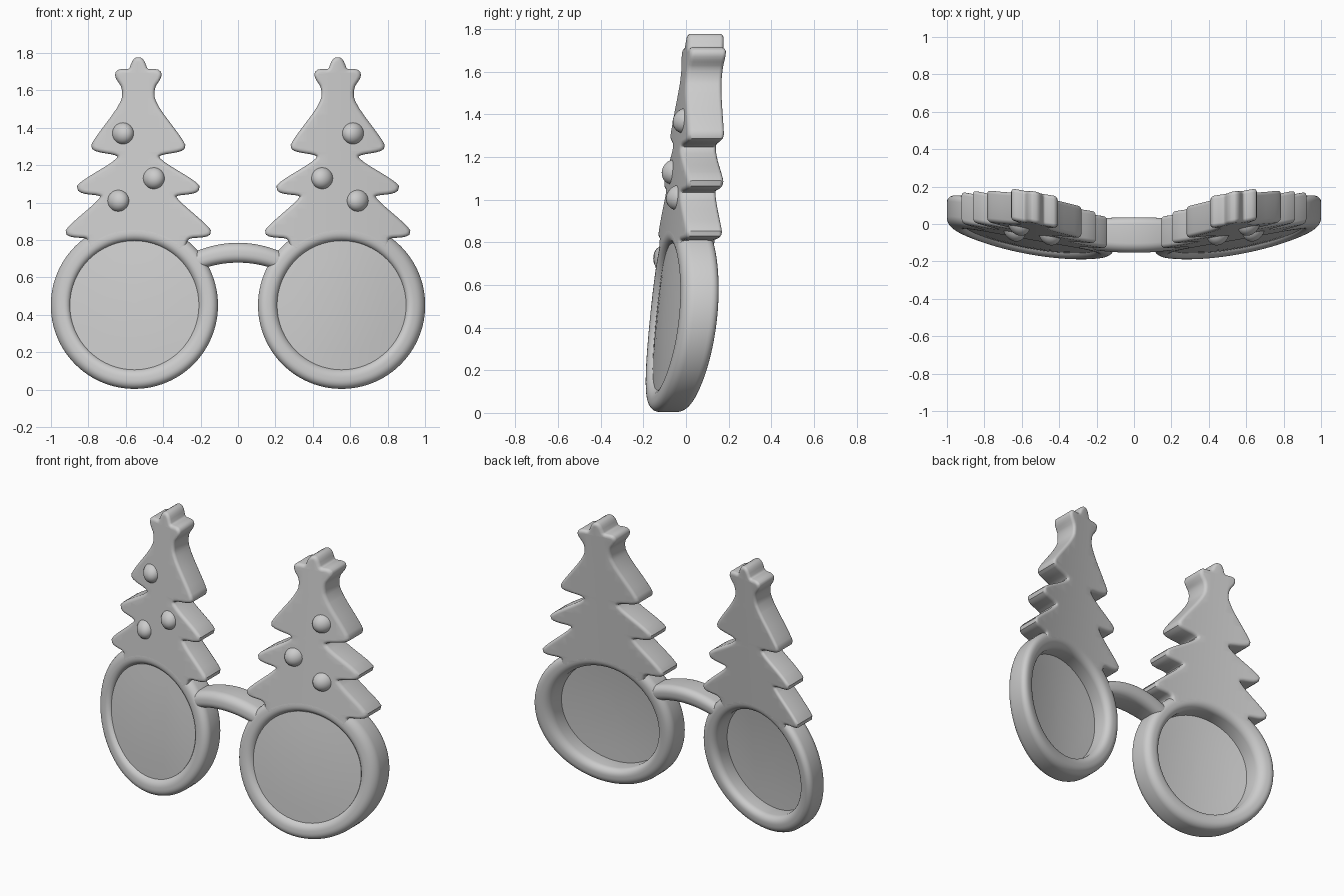
import bpy, bmesh, math
from mathutils import Vector

if "Cube" in bpy.data.objects:
    bpy.data.objects.remove(bpy.data.objects["Cube"])

CX, CZ = 0.554, 0.451      # ring centre
TX = 0.533                 # tree axis
HALF = 0.085               # half thickness of the frame


def wrap(x, z):
    """Face-wrap curve plus backward lean shared by all parts."""
    return -0.132 + 0.16 * x * x + 0.1 * z


def finish(bm, name, mirror=True, bend=True):
    if bend:
        for v in bm.verts:
            v.co.y += wrap(v.co.x, v.co.z)
    bmesh.ops.recalc_face_normals(bm, faces=bm.faces)
    me = bpy.data.meshes.new(name)
    bm.to_mesh(me)
    bm.free()
    ob = bpy.data.objects.new(name, me)
    bpy.context.collection.objects.link(ob)
    bpy.ops.object.select_all(action='DESELECT')
    ob.select_set(True)
    bpy.context.view_layer.objects.active = ob
    bpy.ops.object.shade_smooth_by_angle(angle=math.radians(40))
    if mirror:
        ob.modifiers.new("mirror", 'MIRROR').use_mirror_merge = False
    return ob


def skin(bm, loops, closed):
    """Quads between successive closed loops of points."""
    vs = [[bm.verts.new(p) for p in lp] for lp in loops]
    n = len(vs[0])
    for i in range(len(vs) if closed else len(vs) - 1):
        a, b = vs[i], vs[(i + 1) % len(vs)]
        for j in range(n):
            k = (j + 1) % n
            bm.faces.new((a[j], a[k], b[k], b[j]))
    if not closed:
        bm.faces.new(vs[0])
        bm.faces.new(vs[-1])


def rounded_rect(hx, hy, r, steps=6):
    pts = []
    for q, (sx, sy) in enumerate(((1, 1), (-1, 1), (-1, -1), (1, -1))):
        for i in range(steps + 1):
            a = math.pi / 2 * (q + i / steps)
            pts.append((sx * (hx - r) + r * math.cos(a), sy * (hy - r) + r * math.sin(a)))
    return pts


# Round rims
bm = bmesh.new()
sec = rounded_rect(0.053, HALF, 0.045)
loops = []
for i in range(96):
    a = 2 * math.pi * i / 96
    loops.append([(CX + (0.394 + u) * math.cos(a), v, CZ + (0.394 + u) * math.sin(a)) for u, v in sec])
skin(bm, loops, True)
finish(bm, "lens_rim")

# Thin curved lenses
bm = bmesh.new()
loops = []
radii = [0.02, 0.1, 0.18, 0.26, 0.345]
for r, side in [(r, -1) for r in radii] + [(r, 1) for r in reversed(radii)]:
    y = -0.05 + 0.01 * side - 0.012 * (1 - (r / 0.345) ** 2)
    loops.append([(CX + r * math.cos(t * math.pi / 32), y, CZ + r * math.sin(t * math.pi / 32))
                  for t in range(64)])
skin(bm, loops, False)
finish(bm, "lens")

# Tree outline: half profile mirrored about the tree axis, then softened
half = [(0.036, 1.692), (0.102, 1.695), (0.105, 1.675), (0.066, 1.62), (0.068, 1.53),
        (0.232, 1.312), (0.228, 1.292), (0.092, 1.27), (0.092, 1.22),
        (0.308, 1.090), (0.303, 1.068), (0.185, 1.055), (0.18, 1.015),
        (0.368, 0.853), (0.365, 0.835), (0.25, 0.828)]
arc = [(CX - TX + 0.39 * math.cos(math.radians(a)), CZ + 0.39 * math.sin(math.radians(a)))
       for a in range(52, 131, 6)]
outline = [(0.012, 1.757)] + half + arc + [(-x, z) for x, z in reversed(half)] + [(-0.012, 1.757)]
for _ in range(2):
    soft = []
    for i, p in enumerate(outline):
        q = outline[(i + 1) % len(outline)]
        for t in (0.22, 0.78):
            soft.append((p[0] + (q[0] - p[0]) * t, p[1] + (q[1] - p[1]) * t))
    outline = soft

# Extrude the outline with rounded edges, slice it, and wrap it
cu = bpy.data.curves.new("tree_outline", 'CURVE')
cu.dimensions = '2D'
cu.fill_mode = 'BOTH'
cu.extrude = HALF - 0.02
cu.bevel_depth = 0.02
cu.bevel_resolution = 3
sp = cu.splines.new('POLY')
sp.points.add(len(outline) - 1)
for pt, (x, z) in zip(sp.points, outline):
    pt.co = (x + TX, z, 0, 1)
sp.use_cyclic_u = True
tmp = bpy.data.objects.new("tree_outline", cu)
bpy.context.collection.objects.link(tmp)
bpy.context.view_layer.update()
me = bpy.data.meshes.new_from_object(tmp.evaluated_get(bpy.context.evaluated_depsgraph_get()))
bm = bmesh.new()
bm.from_mesh(me)
bpy.data.objects.remove(tmp)
bmesh.ops.remove_doubles(bm, verts=bm.verts, dist=0.0002)
for v in bm.verts:
    v.co = Vector((v.co.x, -v.co.z, v.co.y))
for i in range(1, 16):
    bmesh.ops.bisect_plane(bm, geom=bm.verts[:] + bm.edges[:] + bm.faces[:], dist=1e-5,
                           plane_co=(0.1 + i * 0.055, 0, 0), plane_no=(1, 0, 0))
finish(bm, "tree")

# Round ornaments half sunk in the tree fronts
bm = bmesh.new()
for x, z in ((0.615, 1.37), (0.45, 1.13), (0.64, 1.01)):
    new = bmesh.ops.create_uvsphere(bm, u_segments=24, v_segments=14, radius=0.06)["verts"]
    for v in new:
        v.co += Vector((x, -HALF + 0.018, z))
finish(bm, "ornaments")

# Arched bridge
bm = bmesh.new()
loops = []
for i in range(25):
    x = -0.24 + 0.02 * i
    zc = 0.732 - 0.9 * x * x
    depth = 0.094 - 0.25 * x * x
    loops.append([(x, v, zc + u) for u, v in rounded_rect(0.053, depth, 0.045)])
skin(bm, loops, False)
finish(bm, "bridge", mirror=False)
